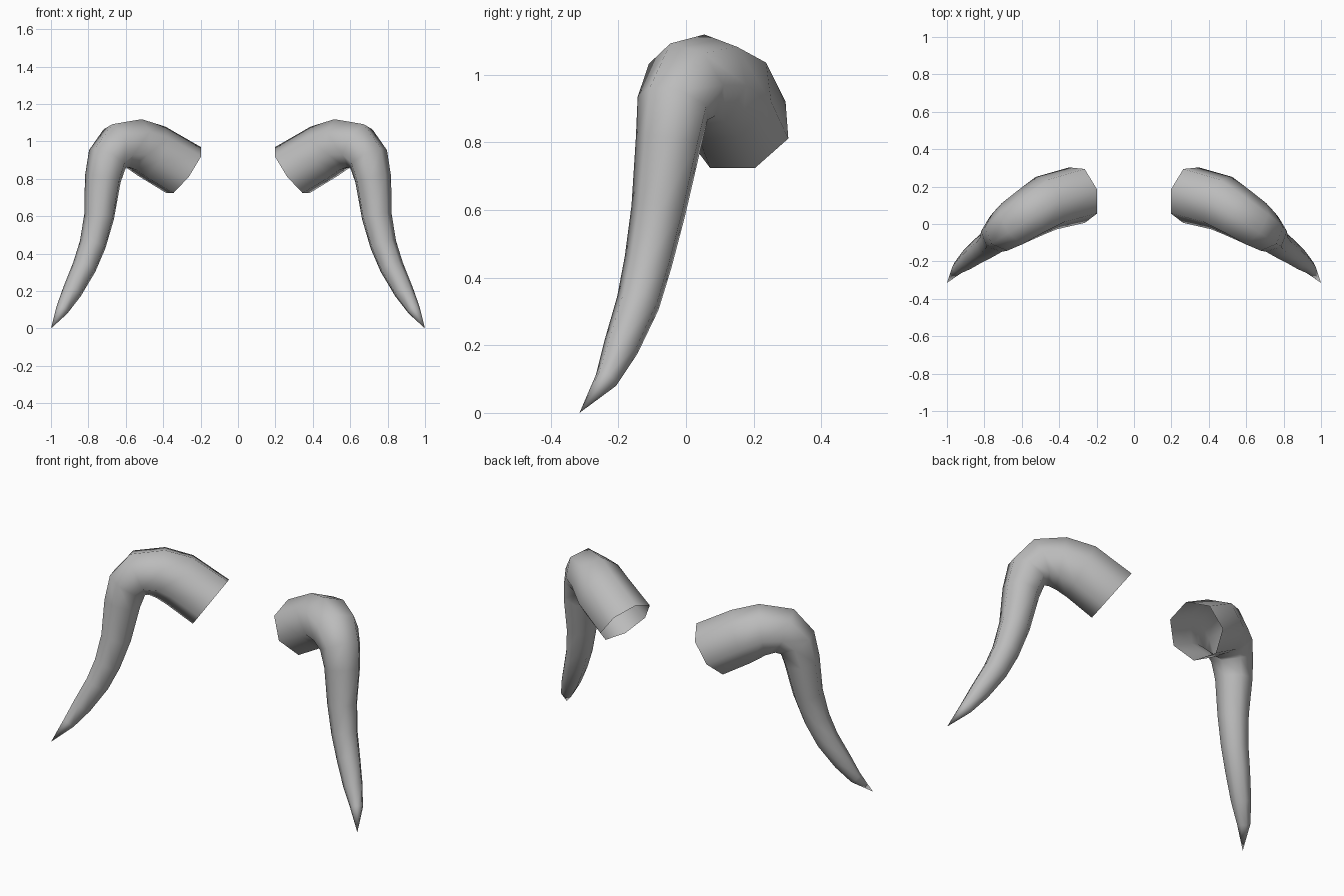
import bpy, bmesh, math
from mathutils import Vector

cube = bpy.data.objects.get("Cube")
if cube:
    bpy.data.objects.remove(cube, do_unlink=True)

grey = bpy.data.materials.new("horn_grey")
grey.use_nodes = True
grey.diffuse_color = (0.5, 0.5, 0.5, 1)
grey.node_tree.nodes["Principled BSDF"].inputs["Base Color"].default_value = (0.5, 0.5, 0.5, 1)

SIDES = 7
# Centre line of the left horn from open root to tip: x, y, z, radius
PATH = [
    (0.285, 0.16, 0.84, 0.158),
    (0.455, 0.115, 0.94, 0.155),
    (0.545, 0.06, 0.98, 0.142),
    (0.64, 0.0, 0.975, 0.13),
    (0.695, -0.035, 0.91, 0.112),
    (0.72, -0.05, 0.8, 0.1),
    (0.74, -0.08, 0.6, 0.083),
    (0.775, -0.11, 0.45, 0.073),
    (0.82, -0.14, 0.33, 0.066),
    (0.885, -0.19, 0.2, 0.054),
    (0.94, -0.235, 0.1, 0.035),
]
TIP = Vector((1, -0.315, 0))
ROOT_DIRECTION = Vector((0.786, -0.223, 0.576))


def build_horn(name, side):
    """Sweep a tapering ring along the path, open at the root."""
    bm = bmesh.new()
    points = [Vector(p[:3]) for p in PATH] + [TIP]
    rings = []
    up = Vector((0, 0, 1))
    for i, (x, y, z, radius) in enumerate(PATH):
        centre = points[i]
        if i == 0:
            tangent = ROOT_DIRECTION.normalized()
        else:
            tangent = ((centre - points[i - 1]).normalized()
                       + (points[i + 1] - centre).normalized()).normalized()
        # Carry the ring direction along the path without twist
        up = (up - tangent * up.dot(tangent)).normalized()
        across = tangent.cross(up)
        ring = []
        for k in range(SIDES):
            a = math.tau * k / SIDES
            p = centre + radius * (up * math.cos(a) + across * math.sin(a))
            ring.append(bm.verts.new((p.x * side, p.y, p.z)))
        rings.append(ring)
    tip = bm.verts.new((TIP.x * side, TIP.y, TIP.z))
    for k in range(SIDES):
        n = (k + 1) % SIDES
        for a, b in zip(rings, rings[1:]):
            bm.faces.new((a[k], a[n], b[n], b[k]))
        bm.faces.new((rings[-1][k], rings[-1][n], tip))
    if side < 0:
        bmesh.ops.reverse_faces(bm, faces=bm.faces)
    for face in bm.faces:
        face.smooth = True
    mesh = bpy.data.meshes.new(name)
    bm.to_mesh(mesh)
    bm.free()
    mesh.materials.append(grey)
    horn = bpy.data.objects.new(name, mesh)
    bpy.context.collection.objects.link(horn)


build_horn("left_horn", 1)
build_horn("right_horn", -1)
